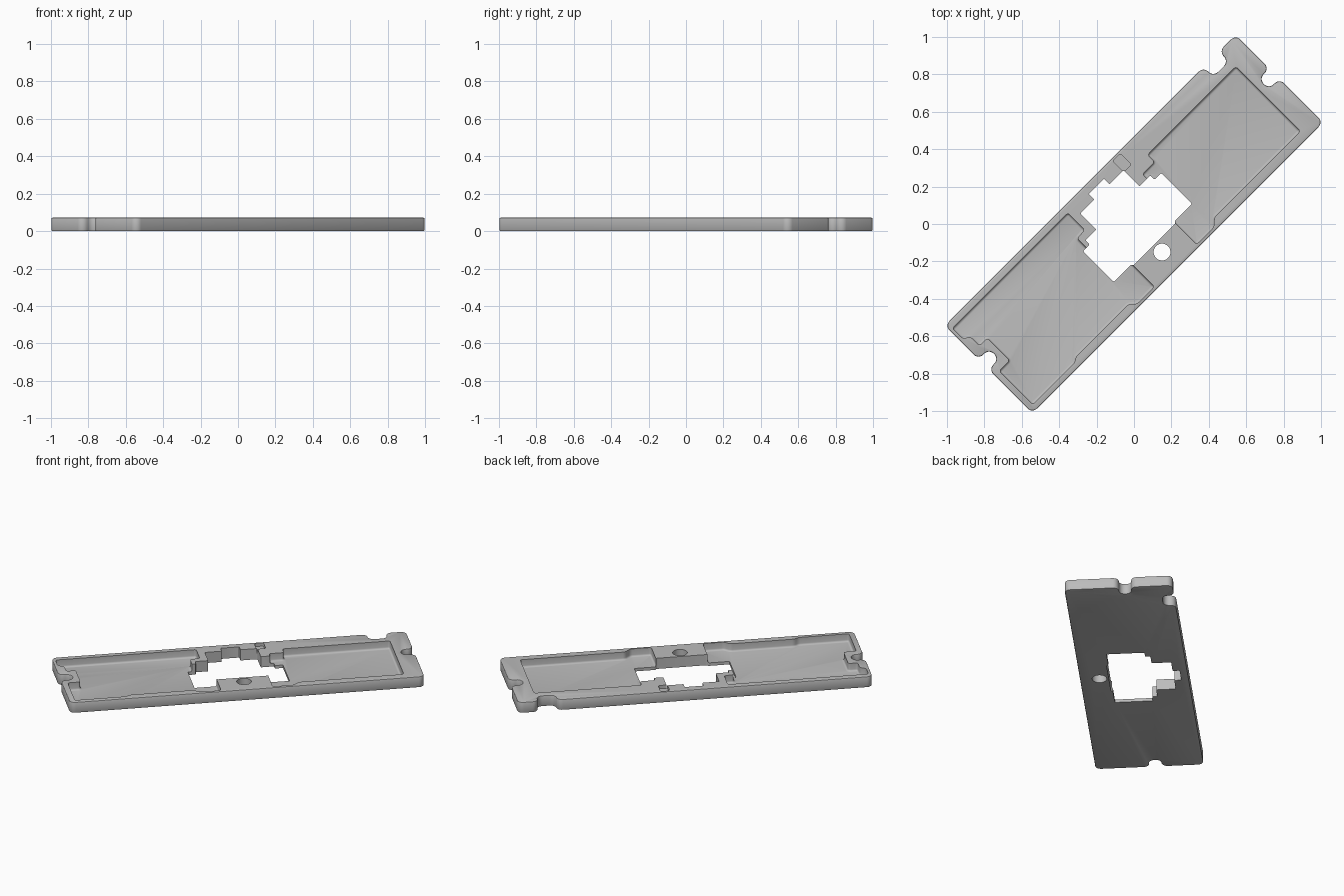
import bpy, bmesh, math
from mathutils import Vector

cube = bpy.data.objects.get("Cube")
if cube:
    bpy.data.objects.remove(cube, do_unlink=True)

TOP, FLOOR = 0.072, 0.02

grey = bpy.data.materials.new("plain grey")
grey.use_nodes = True
grey.diffuse_color = (0.5, 0.5, 0.5, 1)
grey.node_tree.nodes["Principled BSDF"].inputs["Base Color"].default_value = grey.diffuse_color


def rounded(points, radius, steps=6):
    """Replace each corner of a polygon with a circular arc."""
    pts = [Vector(p) for p in points]
    out = []
    for i, p in enumerate(pts):
        a, b = pts[i - 1] - p, pts[(i + 1) % len(pts)] - p
        d = min(radius, 0.48 * a.length, 0.48 * b.length)
        start, end = p + a.normalized() * d, p + b.normalized() * d
        w = math.sin(a.angle(b) / 2)
        for k in range(steps + 1):
            t = k / steps
            f = ((1 - t) ** 2, 2 * w * t * (1 - t), t * t)
            out.append((start * f[0] + p * f[1] + end * f[2]) / sum(f))
    return out


def prism(name, outline, z0, z1, bottom=0.0, top=0.0, segments=3):
    """Extrude an outline, easing its lower and upper edges."""
    bm = bmesh.new()
    base = bm.faces.new([bm.verts.new((p[0], p[1], z0)) for p in outline])
    ext = bmesh.ops.extrude_face_region(bm, geom=[base])["geom"]
    for v in ext:
        if isinstance(v, bmesh.types.BMVert):
            v.co.z = z1
    bmesh.ops.recalc_face_normals(bm, faces=bm.faces)
    for z, size in ((z0, bottom), (z1, top)):
        if size:
            rim = [e for e in bm.edges if all(abs(v.co.z - z) < 1e-5 for v in e.verts)]
            bmesh.ops.bevel(bm, geom=rim, offset=size, segments=segments, profile=0.5,
                            affect='EDGES', clamp_overlap=False)
    mesh = bpy.data.meshes.new(name)
    bm.to_mesh(mesh)
    bm.free()
    obj = bpy.data.objects.new(name, mesh)
    bpy.context.collection.objects.link(obj)
    mesh.materials.append(grey)
    return obj


# Plate outline, lengthwise along x before turning, with end and corner notches
L, W = 1.10, 0.331
outline = [(-L, -W), (L, -W), (L, 0), (1.02, 0), (1.02, 0.076), (L, 0.076), (L, W),
           (0.973, W), (0.973, 0.257), (0.857, 0.257), (0.857, W), (-L, W),
           (-L, 0.076), (-1.02, 0.076), (-1.02, 0), (-L, 0)]
plate = prism("base_plate", rounded(outline, 0.036), 0, TOP, 0.005, 0.006, 2)

# Stepped opening, mirrored end to end
half = [(0.155, -0.155), (0.165, -0.143), (0.295, -0.143), (0.295, 0.09), (0.245, 0.09),
        (0.245, 0.122), (0.163, 0.122), (0.163, 0.242), (0.058, 0.242), (0.058, 0.285)]
opening = half + [(-x, y) for x, y in reversed(half)]

# Pockets either side of the raised pad
right_pocket = [(0.98, 0.21), (0.313, 0.21), (0.313, 0.156), (0.22, 0.156), (0.22, -0.11),
                (0.16, -0.11), (0.16, -0.314), (0.29, -0.314), (0.33, -0.278), (0.98, -0.278)]
left_pocket = [(-0.208, 0.292), (-1.081, 0.292), (-1.081, 0.215), (-1.044, 0.19),
               (-1.044, 0.124), (-0.985, 0.124), (-0.985, -0.046), (-1.065, -0.046),
               (-1.065, -0.3), (-0.75, -0.3), (-0.72, -0.282), (-0.325, -0.282),
               (-0.29, -0.314), (-0.16, -0.314), (-0.16, -0.11), (-0.27, -0.11),
               (-0.27, 0.16), (-0.208, 0.165)]
slot = [(0.157, 0.236), (0.214, 0.236), (0.214, 0.318), (0.157, 0.318)]
circle = [(0.045 * math.cos(math.tau * k / 40), -0.212 + 0.045 * math.sin(math.tau * k / 40))
          for k in range(40)]

cutters = [
    prism("right_pocket_cutter", rounded(right_pocket, 0.014), FLOOR, 0.2, 0.012),
    prism("left_pocket_cutter", rounded(left_pocket, 0.014), FLOOR, 0.2, 0.012),
    prism("slot_cutter", rounded(slot, 0.012), 0.05, 0.2),
    prism("opening_cutter", rounded(opening, 0.006, 3), -0.1, 0.2),
    prism("screw_hole_cutter", circle, -0.1, 0.2),
]
for c in cutters:
    mod = plate.modifiers.new(c.name, 'BOOLEAN')
    mod.operation, mod.solver, mod.object = 'DIFFERENCE', 'EXACT', c

# Apply the cuts and discard the cutters
bpy.context.view_layer.objects.active = plate
for c in cutters:
    bpy.ops.object.modifier_apply(modifier=c.name)
    bpy.data.objects.remove(c, do_unlink=True)

# Turn the plate diagonally and smooth the rounded edges
plate.rotation_euler.z = math.radians(45)
bpy.ops.object.select_all(action='DESELECT')
plate.select_set(True)
bpy.ops.object.shade_smooth_by_angle(angle=math.radians(35))
